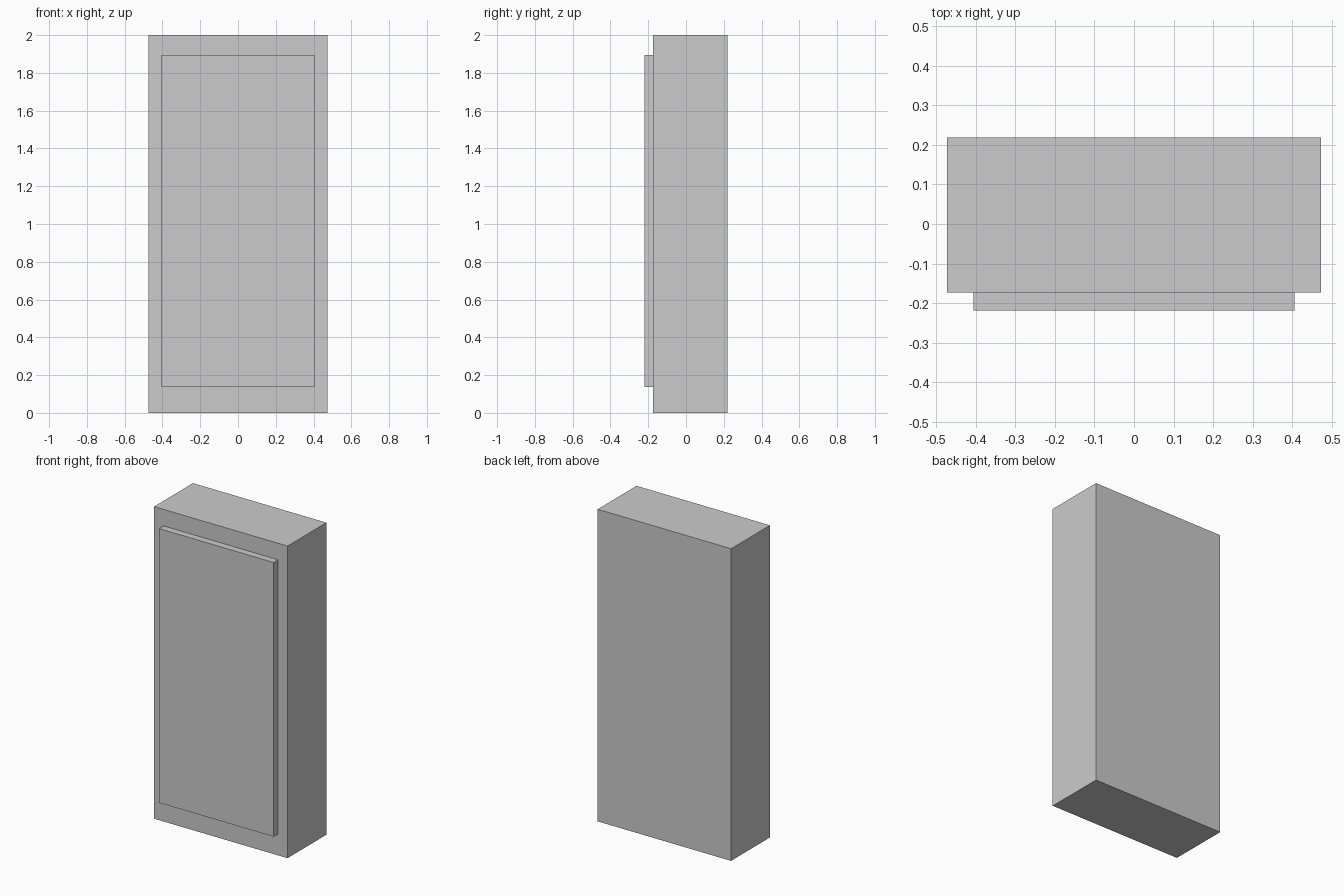
import bpy

if "Cube" in bpy.data.objects:
    bpy.data.objects.remove(bpy.data.objects["Cube"])


def box(name, x, y, z):
    """Add a box from (min, max) ranges on each axis."""
    centre = [(a + b) / 2 for a, b in (x, y, z)]
    bpy.ops.mesh.primitive_cube_add(size=1, location=centre)
    obj = bpy.context.object
    obj.name = name
    obj.scale = [b - a for a, b in (x, y, z)]
    bpy.ops.object.transform_apply(location=False, rotation=False, scale=True)
    return obj


# Main cabinet body
box("cabinet_body", (-0.473, 0.473), (-0.174, 0.219), (0, 2))

# Raised door panel on the front
box("front_door_panel", (-0.406, 0.406), (-0.219, -0.174), (0.137, 1.894))
